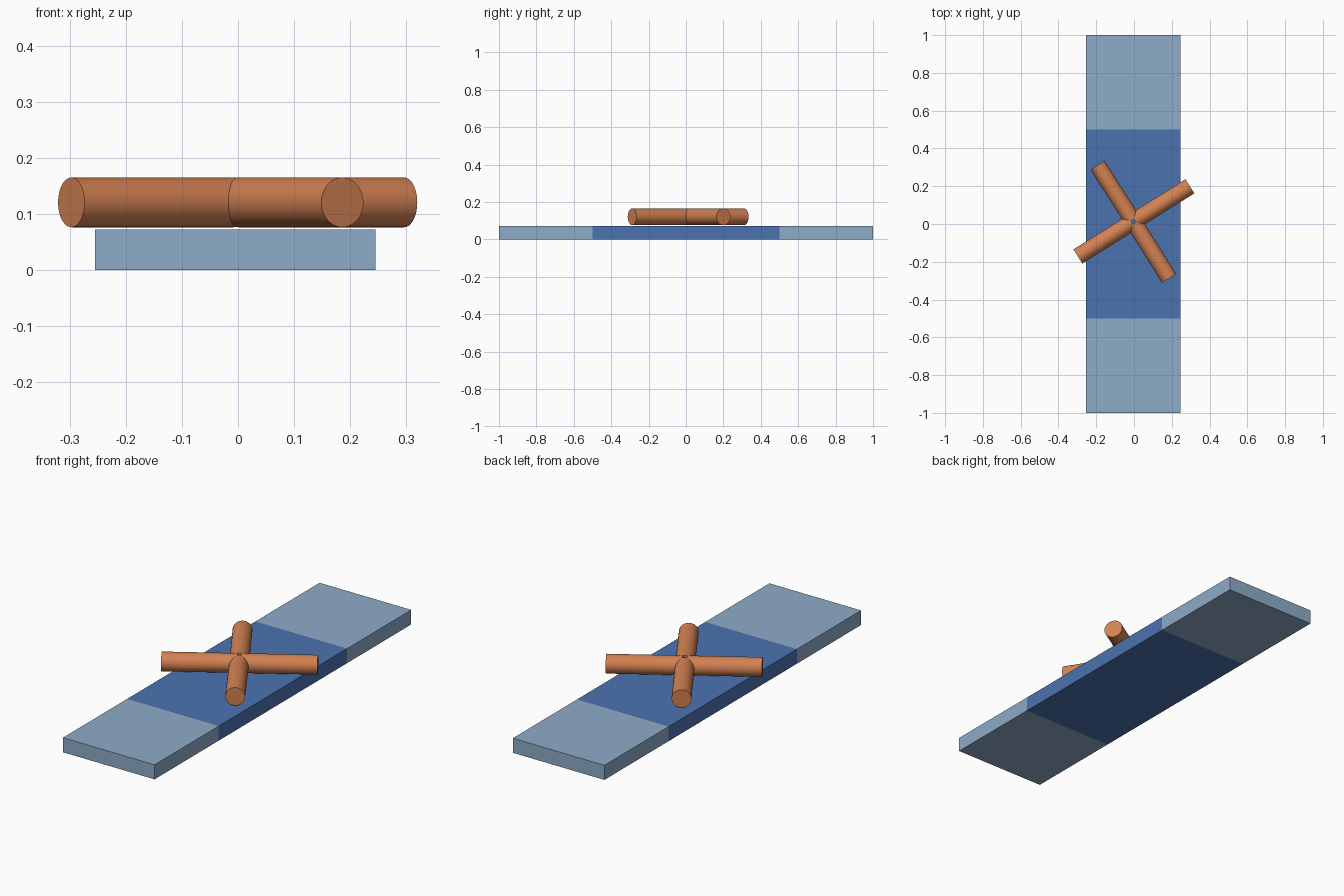
import bpy
import bmesh
from mathutils import Vector

if "Cube" in bpy.data.objects:
    bpy.data.objects.remove(bpy.data.objects["Cube"])


def material(name, rgb):
    mat = bpy.data.materials.new(name)
    mat.diffuse_color = (*rgb, 1)
    mat.use_nodes = True
    mat.node_tree.nodes["Principled BSDF"].inputs["Base Color"].default_value = mat.diffuse_color
    return mat


light_blue = material("light_blue", (0.27, 0.41, 0.58))
dark_blue = material("dark_blue", (0.072, 0.168, 0.434))
orange = material("orange", (0.65, 0.22, 0.084))

# Flat board with a dark band across the middle half
TOP = 0.072
bpy.ops.mesh.primitive_cube_add(size=1, location=(-0.005, 0, TOP / 2))
board = bpy.context.object
board.name = "board"
board.scale = (0.5, 2, TOP)
bpy.ops.object.transform_apply(location=True, rotation=False, scale=True)
board.data.materials.append(light_blue)
board.data.materials.append(dark_blue)

bm = bmesh.new()
bm.from_mesh(board.data)
for y in (-0.5, 0.5):
    bmesh.ops.bisect_plane(bm, geom=bm.verts[:] + bm.edges[:] + bm.faces[:],
                           plane_co=(0, y, 0), plane_no=(0, 1, 0))
for f in bm.faces:
    f.material_index = int(abs(f.calc_center_median().y) < 0.25)
bm.to_mesh(board.data)
bm.free()

# Four round arms meeting at the hub, just above the board
RADIUS, AXIS_Z, HUB_GAP = 0.0443, 0.1205, 0.01
hub = Vector((-0.003, 0.013, AXIS_Z))
arm_ends = {
    "left_arm": (-0.297, -0.172),
    "right_arm": (0.296, 0.200),
    "back_arm": (-0.193, 0.311),
    "front_arm": (0.186, -0.288),
}
for name, (x, y) in arm_ends.items():
    end = Vector((x, y, AXIS_Z))
    start = hub + (end - hub).normalized() * HUB_GAP
    axis = end - start
    bpy.ops.mesh.primitive_cylinder_add(
        vertices=48, radius=RADIUS, depth=axis.length,
        location=(start + end) / 2,
        rotation=axis.to_track_quat('Z', 'Y').to_euler())
    arm = bpy.context.object
    arm.name = name
    arm.data.materials.append(orange)
    bpy.ops.object.shade_smooth_by_angle()
